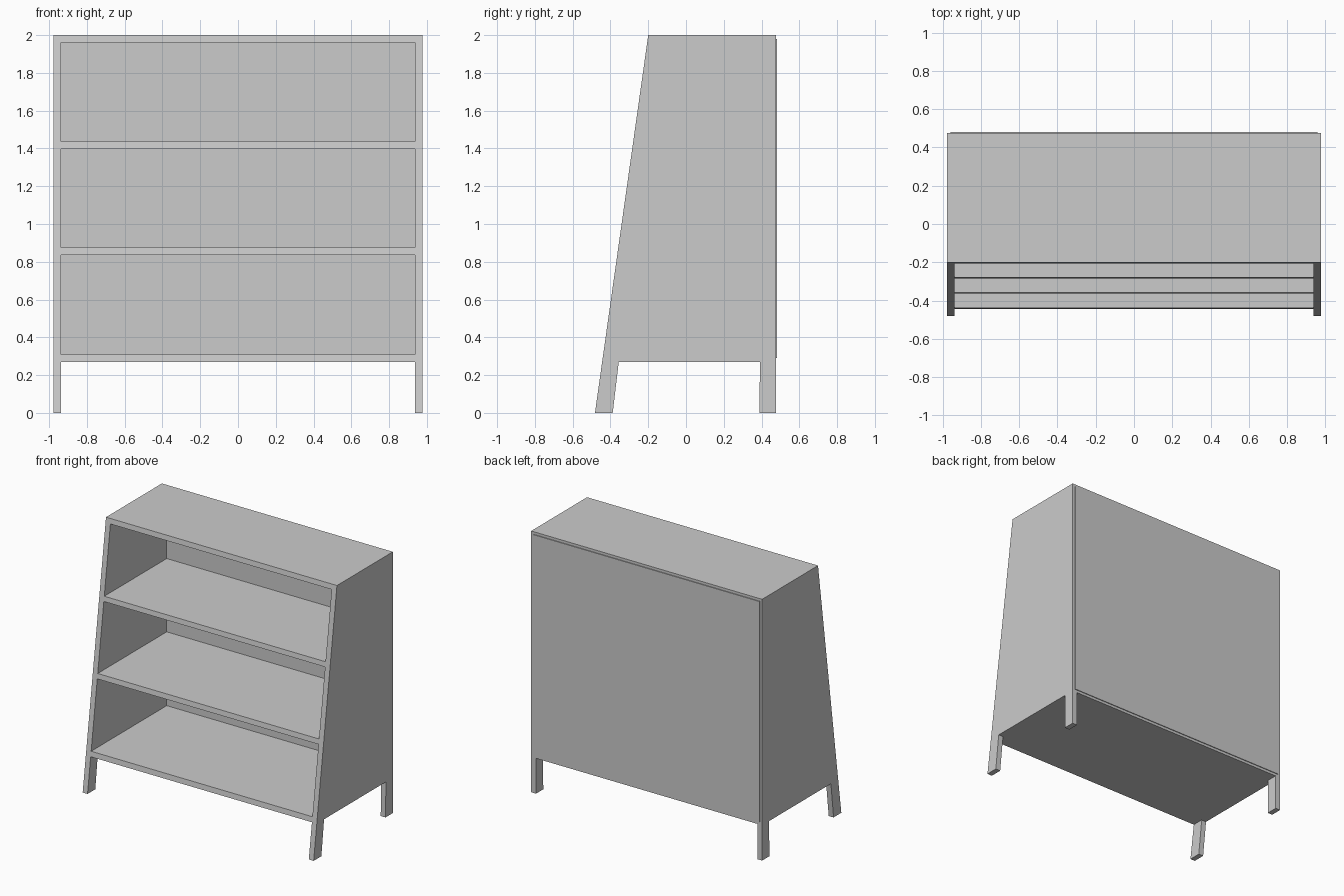
import bpy, bmesh

if "Cube" in bpy.data.objects:
    bpy.data.objects.remove(bpy.data.objects["Cube"])

HALF_W, INNER_W = 0.978, 0.937
BACK_Y = 0.476


def front_y(z):
    # sloping front plane
    return -0.482 + 0.141 * z


def extrude_profile(name, profile, x0, x1):
    # yz profile extruded along x
    bm = bmesh.new()
    face = bm.faces.new([bm.verts.new((x0, y, z)) for y, z in profile])
    ext = bmesh.ops.extrude_face_region(bm, geom=[face])
    verts = [g for g in ext["geom"] if isinstance(g, bmesh.types.BMVert)]
    bmesh.ops.translate(bm, verts=verts, vec=(x1 - x0, 0, 0))
    bmesh.ops.recalc_face_normals(bm, faces=bm.faces)
    mesh = bpy.data.meshes.new(name)
    bm.to_mesh(mesh)
    bm.free()
    obj = bpy.data.objects.new(name, mesh)
    bpy.context.collection.objects.link(obj)
    return obj


# side panels with legs, mirrored across x
side = extrude_profile("side_panels", [
    (front_y(0), 0), (-0.388, 0), (-0.356, 0.27), (0.392, 0.27),
    (0.388, 0), (BACK_Y, 0), (BACK_Y, 2), (front_y(2), 2)],
    INNER_W, HALF_W)
side.modifiers.new("mirror", "MIRROR")

# horizontal boards, front edges following the slope
for name, z0, z1 in [("bottom_board", 0.27, 0.31), ("lower_shelf", 0.836, 0.875),
                     ("upper_shelf", 1.398, 1.436), ("top_board", 1.961, 2.0)]:
    extrude_profile(name, [(front_y(z0), z0), (BACK_Y, z0),
                           (BACK_Y, z1), (front_y(z1), z1)], -INNER_W, INNER_W)

# thin back panel, slightly inset from the frame outline
extrude_profile("back_panel", [(BACK_Y, 0.29), (0.482, 0.29),
                               (0.482, 1.98), (BACK_Y, 1.98)], -0.958, 0.958)
